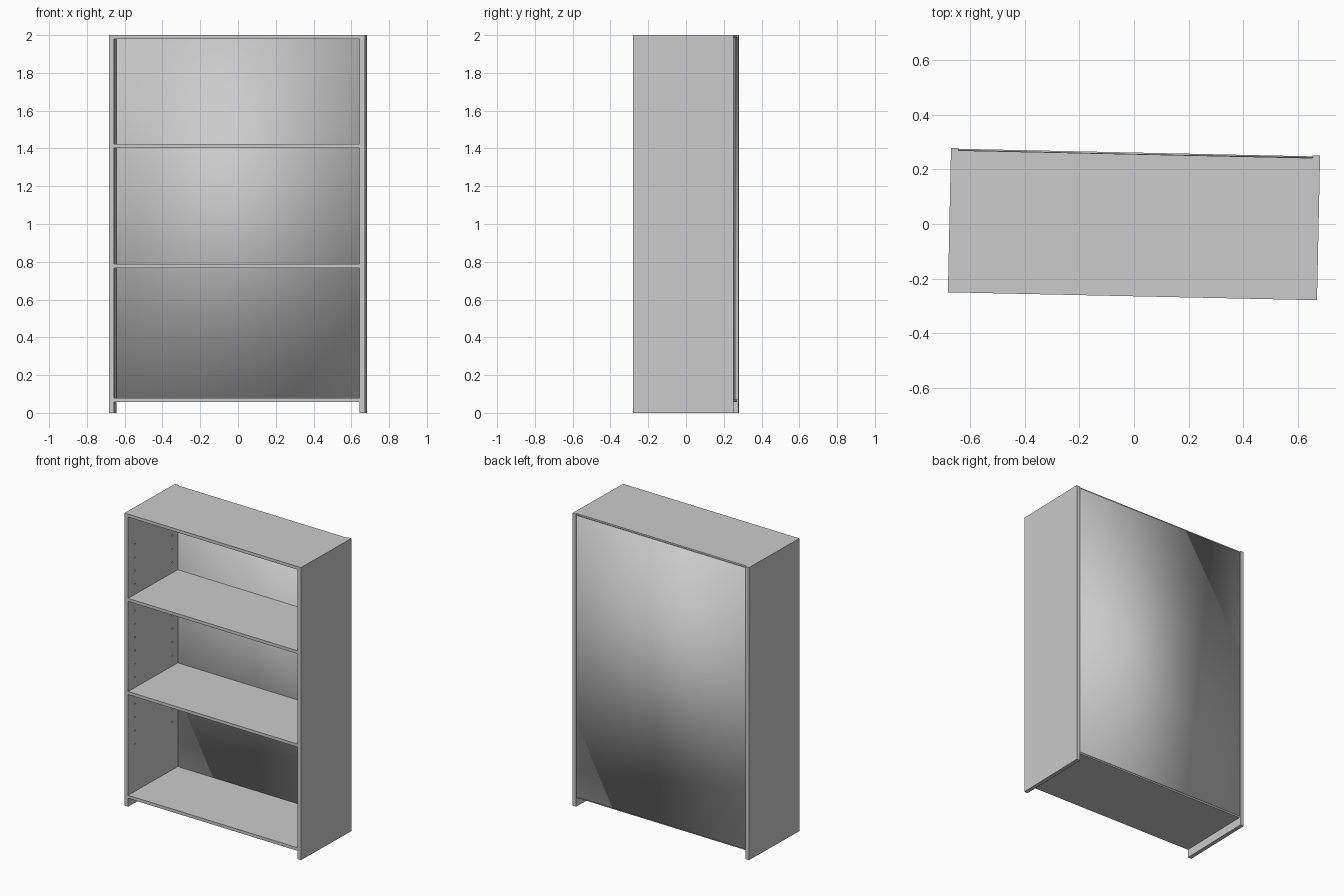
import bpy, bmesh, math
from mathutils import Matrix

if "Cube" in bpy.data.objects:
    bpy.data.objects.remove(bpy.data.objects["Cube"])

TURN = math.radians(-1.23)      # the whole case is turned slightly about z
W, D, H = 0.677, 0.265, 2.0     # half width, half depth, height
SIDE_T, BOARD_T = 0.027, 0.021  # panel thicknesses
BACK_IN, BACK_OUT = 0.256, 0.262
INNER = W - SIDE_T


def finish(name, bm):
    mesh = bpy.data.meshes.new(name)
    bm.to_mesh(mesh)
    bm.free()
    obj = bpy.data.objects.new(name, mesh)
    obj.rotation_euler.z = TURN
    bpy.context.collection.objects.link(obj)
    return obj


def box(name, lo, hi):
    size = [b - a for a, b in zip(lo, hi)]
    mid = [(a + b) / 2 for a, b in zip(lo, hi)]
    bm = bmesh.new()
    bmesh.ops.create_cube(bm, size=1, matrix=Matrix.Translation(mid) @ Matrix.Diagonal((*size, 1)))
    return finish(name, bm)


# Side panels with two columns of blind shelf-pin holes
for sign, label in ((-1, "left"), (1, "right")):
    xs = sorted((sign * INNER, sign * W))
    side = box(label + "_side", (xs[0], -D, 0), (xs[1], D, H))
    bm = bmesh.new()
    for y in (-0.192, 0.2):
        for k in range(16):
            place = Matrix.Translation((sign * INNER, y, 0.402 + 0.091 * k))
            bmesh.ops.create_cone(bm, cap_ends=True, segments=12, radius1=0.006, radius2=0.006,
                                  depth=0.026, matrix=place @ Matrix.Rotation(math.pi / 2, 4, 'Y'))
    cutter = finish(label + "_hole_cutter", bm)
    cutter.hide_render = True
    mod = side.modifiers.new("pin_holes", 'BOOLEAN')
    mod.operation, mod.solver, mod.object = 'DIFFERENCE', 'EXACT', cutter
    bpy.context.view_layer.objects.active = side
    bpy.ops.object.modifier_apply(modifier=mod.name)
    bpy.data.objects.remove(cutter)

# Horizontal boards, given by the height of their undersides
for name, z in (("bottom_board", 0.057), ("lower_shelf", 0.766),
                ("upper_shelf", 1.403), ("top_board", H - BOARD_T)):
    box(name, (-INNER, -D, z), (INNER, BACK_IN, z + BOARD_T))

# Thin back panel, overlapping half of the top and bottom boards, fully smooth shaded
back = box("back_panel", (-INNER, BACK_IN, 0.067), (INNER, BACK_OUT, 1.989))
back.data.polygons.foreach_set("use_smooth", [True] * len(back.data.polygons))
